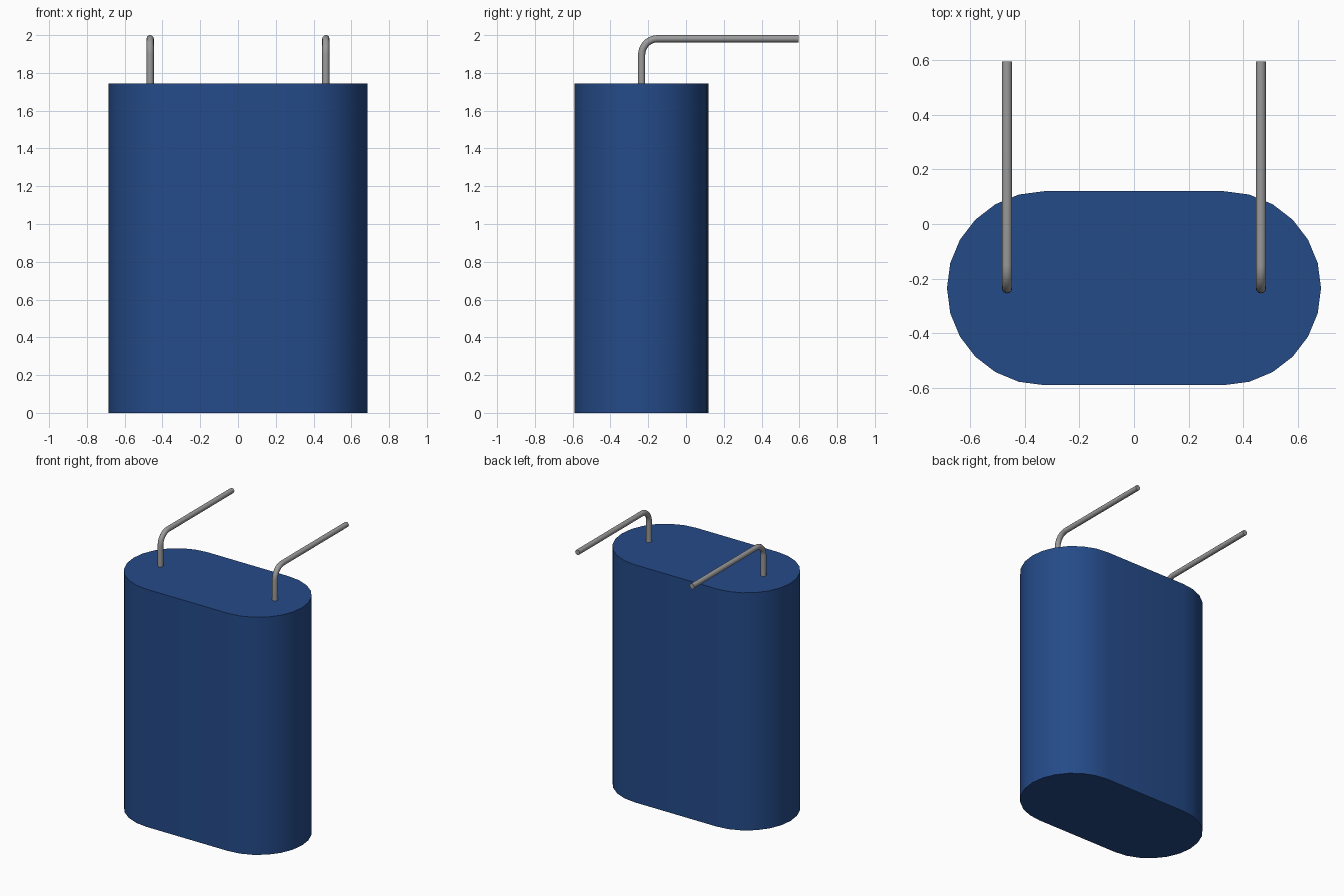
import bpy
import bmesh
from math import sin, cos, pi, radians
from mathutils import Vector

cube = bpy.data.objects.get("Cube")
if cube:
    bpy.data.objects.remove(cube)

CENTRE_Y = -0.235      # depth position of the can and the leads
BODY_TOP = 1.745


def material(name, colour, metallic=0.0):
    mat = bpy.data.materials.new(name)
    mat.use_nodes = True
    mat.diffuse_color = (*colour, 1)
    shader = mat.node_tree.nodes["Principled BSDF"]
    shader.inputs["Base Color"].default_value = (*colour, 1)
    return mat


def add_object(name, mesh, mat):
    obj = bpy.data.objects.new(name, mesh)
    bpy.context.collection.objects.link(obj)
    mesh.materials.clear()
    mesh.materials.append(mat)
    bpy.ops.object.select_all(action="DESELECT")
    obj.select_set(True)
    bpy.context.view_layer.objects.active = obj
    bpy.ops.object.shade_smooth_by_angle(angle=radians(40))
    return obj


blue = material("blue_casing", (0.018, 0.07, 0.25))
grey = material("grey_metal", (0.33, 0.33, 0.33))


# Casing: a stadium outline extruded upwards
def build_casing(radius=0.355, half_flat=0.33, steps=12):
    bm = bmesh.new()
    outline = []
    for side in (1, -1):
        for i in range(steps + 1):
            a = -pi / 2 + pi * i / steps
            outline.append(bm.verts.new((side * (half_flat + radius * cos(a)),
                                         CENTRE_Y + side * radius * sin(a), 0)))
    base = bm.faces.new(outline)
    ext = bmesh.ops.extrude_face_region(bm, geom=[base], use_keep_orig=True)
    top = [v for v in ext["geom"] if isinstance(v, bmesh.types.BMVert)]
    bmesh.ops.translate(bm, verts=top, vec=(0, 0, BODY_TOP))
    bmesh.ops.recalc_face_normals(bm, faces=bm.faces)
    mesh = bpy.data.meshes.new("casing")
    bm.to_mesh(mesh)
    bm.free()
    add_object("casing", mesh, blue)


# Leads: a round wire that rises from the casing and bends to the back
def build_lead(name, x, wire=0.019, bend=0.085, end_y=0.595, steps=8):
    height = 2 - wire
    path = [Vector((x, CENTRE_Y, BODY_TOP - 0.01))]
    for i in range(steps + 1):
        a = pi / 2 * i / steps
        path.append(Vector((x, CENTRE_Y + bend * (1 - cos(a)),
                            height - bend * (1 - sin(a)))))
    path.append(Vector((x, end_y, height)))

    curve = bpy.data.curves.new(name + "_path", "CURVE")
    curve.dimensions = "3D"
    curve.bevel_depth = wire
    curve.bevel_resolution = 4
    curve.use_fill_caps = True
    spline = curve.splines.new("POLY")
    spline.points.add(len(path) - 1)
    for point, co in zip(spline.points, path):
        point.co = (*co, 1)
    helper = bpy.data.objects.new(name + "_path", curve)
    mesh = bpy.data.meshes.new_from_object(helper)
    bpy.data.objects.remove(helper)
    mesh.name = name
    add_object(name, mesh, grey)


build_casing()
for label, sign in (("left_lead", 1), ("right_lead", -1)):
    build_lead(label, sign * 0.465)
